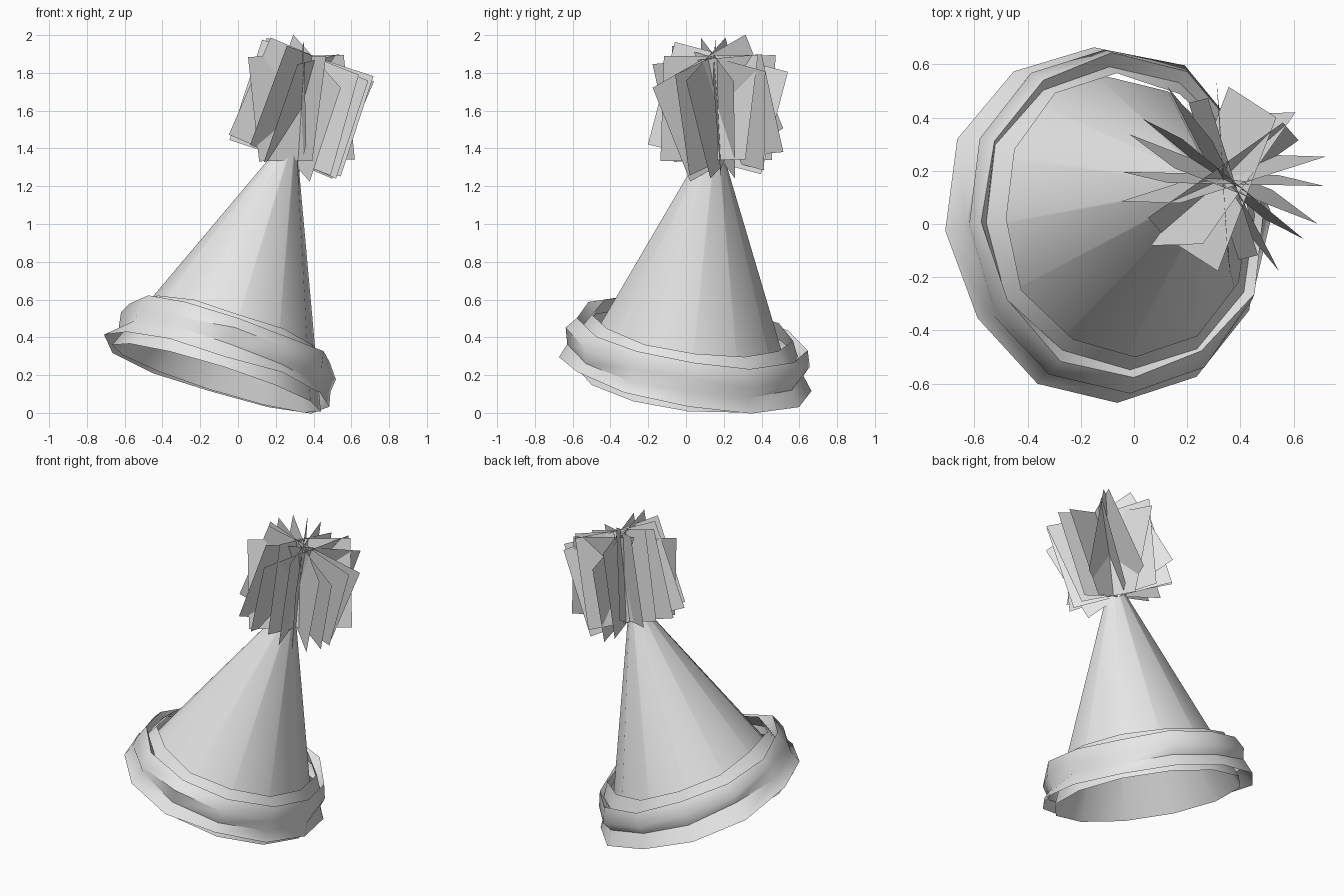
import bpy, bmesh, math, random
from mathutils import Vector, Matrix

if "Cube" in bpy.data.objects:
    bpy.data.objects.remove(bpy.data.objects["Cube"], do_unlink=True)

random.seed(5)
SIDES = 12
BASE = Vector((-0.09, 0, 0.26))
APEX = Vector((0.3, 0.155, 1.5))
AXIS = APEX - BASE
LENGTH = AXIS.length

grey = bpy.data.materials.new("light_grey")
grey.use_nodes = True
grey.diffuse_color = (0.8, 0.8, 0.8, 1)
grey.node_tree.nodes["Principled BSDF"].inputs["Base Color"].default_value = (0.8, 0.8, 0.8, 1)


def make_object(name, bm, axis, smooth_angle=None):
    """Lean the part so its local z follows the axis, then add it to the scene."""
    lean = Vector((0, 0, 1)).rotation_difference(axis).to_matrix().to_4x4()
    bm.transform(Matrix.Translation(BASE) @ lean)
    mesh = bpy.data.meshes.new(name)
    bm.to_mesh(mesh)
    bm.free()
    mesh.materials.append(grey)
    obj = bpy.data.objects.new(name, mesh)
    bpy.context.collection.objects.link(obj)
    if smooth_angle:
        bpy.ops.object.select_all(action='DESELECT')
        obj.select_set(True)
        bpy.context.view_layer.objects.active = obj
        bpy.ops.object.shade_smooth_by_angle(angle=math.radians(smooth_angle))


def lathe(bm, profile, jitter=0.0, stretch=1.0):
    """Spin (radius, height) points into rings and bridge them."""
    rings = []
    for r, h in profile:
        ring = []
        for i in range(SIDES):
            a = math.tau * i / SIDES + 0.05
            rr = r + random.uniform(-jitter, jitter)
            hh = h + random.uniform(-jitter, jitter)
            ring.append(bm.verts.new((rr * math.cos(a), rr * stretch * math.sin(a), hh)))
        rings.append(ring)
    for low, high in zip(rings, rings[1:]):
        for i in range(SIDES):
            j = (i + 1) % SIDES
            bm.faces.new((low[i], low[j], high[j], high[i]))


# Cone, open underneath
bm = bmesh.new()
lathe(bm, [(0.58, -0.08), (0.025, LENGTH - 0.05)])
make_object("hat_cone", bm, AXIS, 40)

# Rumpled fur brim: flared rim, bulge, outer lip, fold and inner lip
bm = bmesh.new()
lathe(bm, [(0.63, -0.05), (0.585, 0.02), (0.6, 0.09), (0.56, 0.17),
           (0.535, 0.12), (0.485, 0.205)],
      jitter=0.015, stretch=1.09)
make_object("fur_brim", bm, Vector((0.31, 0.165, 1)), 45)

# Pompom: flat cards crossing along the hat's axis
bm = bmesh.new()
CARDS = 10
for i in range(CARDS):
    turn = math.pi * i / CARDS
    lean = 0.06 + 0.5 * abs(math.sin(turn))
    place = (Matrix.Translation((0, 0, LENGTH + 0.12))
             @ Matrix.Rotation(turn, 4, 'Z')
             @ Matrix.Rotation(random.uniform(-lean, lean), 4, 'Y')
             @ Matrix.Rotation(random.uniform(-0.35, 0.35), 4, 'X'))
    corners = [(-0.31, 0, -0.28), (0.31, 0, -0.28), (0.31, 0, 0.28), (-0.31, 0, 0.28)]
    bm.faces.new([bm.verts.new(place @ Vector(c)) for c in corners])
make_object("pompom_cards", bm, AXIS)
